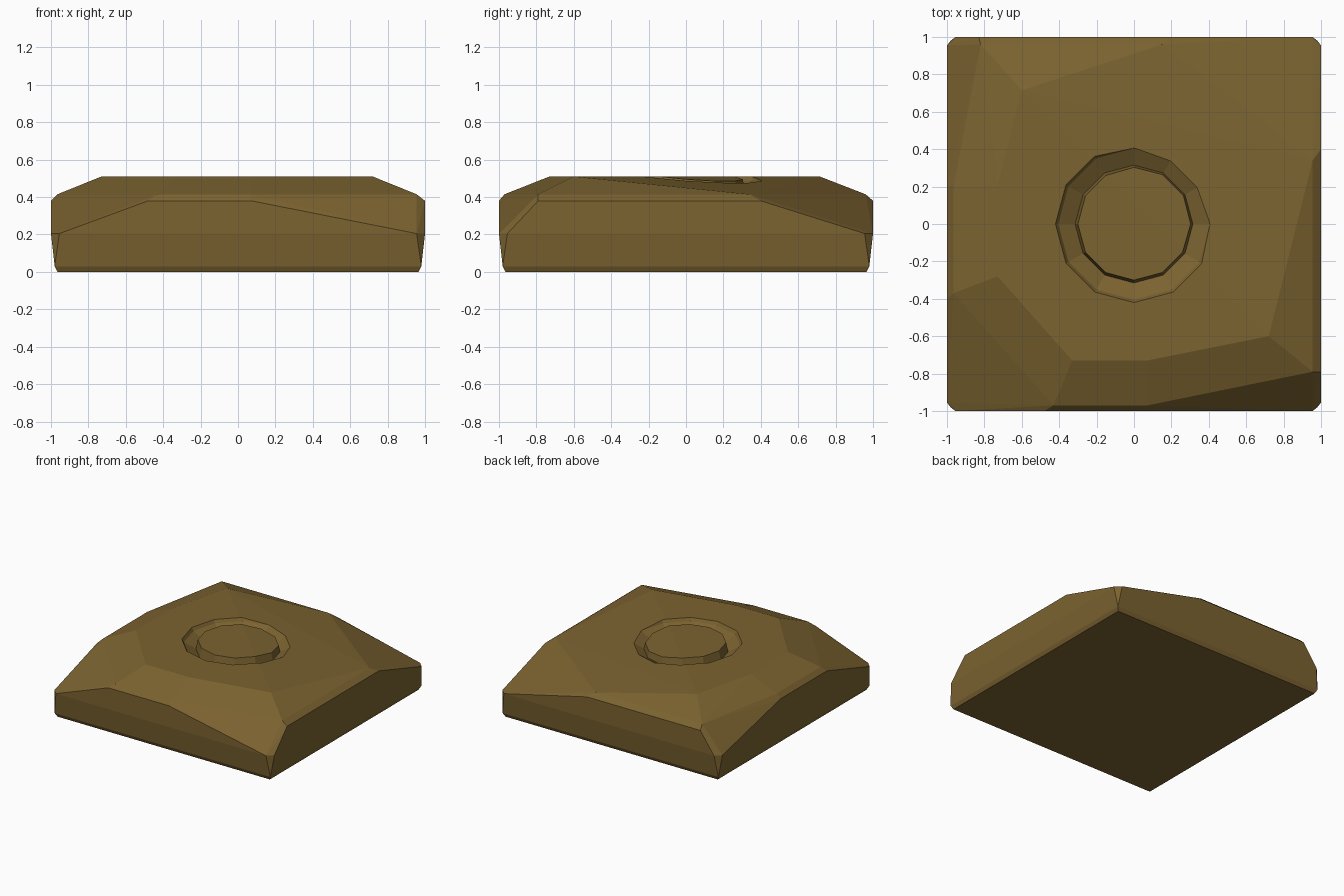
import bpy, bmesh, math

if "Cube" in bpy.data.objects:
    bpy.data.objects.remove(bpy.data.objects["Cube"])


def add_mesh(name, bm):
    bmesh.ops.recalc_face_normals(bm, faces=bm.faces[:])
    me = bpy.data.meshes.new(name)
    bm.to_mesh(me)
    bm.free()
    ob = bpy.data.objects.new(name, me)
    bpy.context.collection.objects.link(ob)
    return ob


# Chiselled block: hull of levels given as (height, outline points)
levels = [
    (0.51, [(-.33, -.73), (.07, -.73), (.72, -.6), (-.6, .715), (-.73, .2), (-.73, -.28)]),
    (0.415, [(-.43, -.97), (.07, -.97), (.955, -.79), (.955, .34), (.15, .96),
             (-.82, .96), (-.965, .2), (-.965, -.37)]),
    (0.38, [(-.48, -1), (.07, -1), (1, -.79), (1, .4), (.2, 1), (-.83, 1), (-1, .2), (-1, -.4)]),
]
# Four chipped corners tapering to the bevelled base
for z, pts in ((.205, [(.955, 1), (1, .955)]), (.03, [(.98, .98)]), (0, [(.965, .965)])):
    levels.append((z, [(sx * x, sy * y) for x, y in pts for sx in (-1, 1) for sy in (-1, 1)]))

bm = bmesh.new()
for z, pts in levels:
    for x, y in pts:
        bm.verts.new((x, y, z))
bmesh.ops.convex_hull(bm, input=bm.verts[:])
loose = [v for v in bm.verts if not v.link_faces]
bmesh.ops.delete(bm, geom=loose, context='VERTS')
bmesh.ops.dissolve_limit(bm, angle_limit=math.radians(1), verts=bm.verts[:], edges=bm.edges[:])
block = add_mesh("stone_block", bm)

# Twelve-sided circular groove, cut around a central disc
profile = [(.424, .56), (.42, .51), (.405, .485), (.315, .435), (.30, .51), (.295, .56)]
bm = bmesh.new()
n = 12
rings = [[bm.verts.new((r * math.sin(2 * math.pi * i / n), r * math.cos(2 * math.pi * i / n), z))
          for r, z in profile] for i in range(n)]
for i in range(n):
    a, b = rings[i], rings[(i + 1) % n]
    for j in range(len(profile)):
        k = (j + 1) % len(profile)
        bm.faces.new((a[j], a[k], b[k], b[j]))
cutter = add_mesh("groove_cutter", bm)
cutter.hide_render = True
cutter.hide_set(True)

cut = block.modifiers.new("groove", 'BOOLEAN')
cut.operation = 'DIFFERENCE'
cut.solver = 'EXACT'
cut.object = cutter

# Brown stone
mat = bpy.data.materials.new("brown_stone")
mat.diffuse_color = (0.2, 0.125, 0.03, 1)
mat.use_nodes = True
mat.node_tree.nodes["Principled BSDF"].inputs["Base Color"].default_value = mat.diffuse_color
block.data.materials.append(mat)
